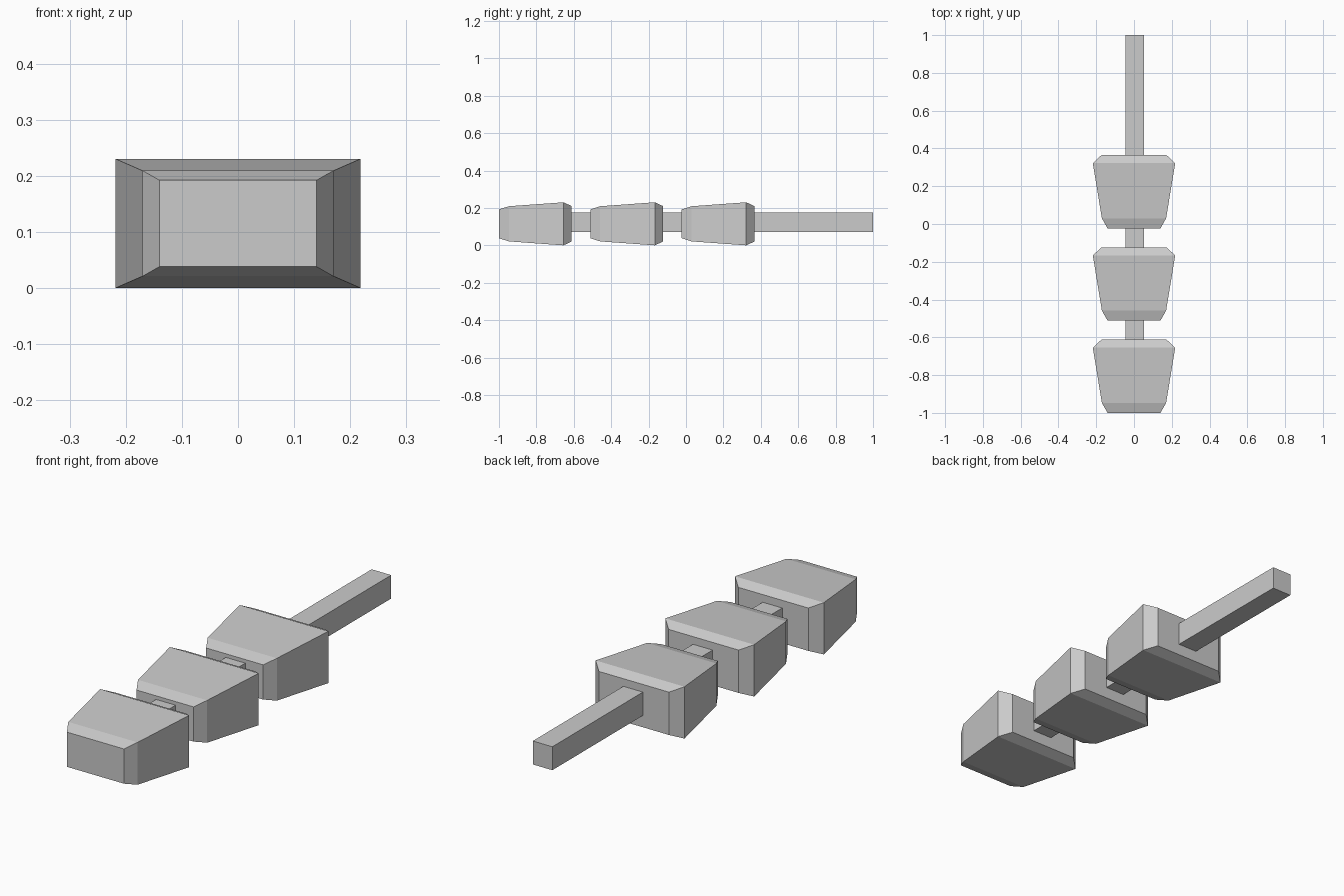
import bpy, bmesh

if "Cube" in bpy.data.objects:
    bpy.data.objects.remove(bpy.data.objects["Cube"])

MID_Z = 0.115


def loft(name, sections):
    """Rectangular sections (y, half width, half height) skinned along y."""
    bm = bmesh.new()
    rings = []
    for y, w, h in sections:
        corners = [(-w, -h), (w, -h), (w, h), (-w, h)]
        rings.append([bm.verts.new((x, y, z)) for x, z in corners])
    for a, b in zip(rings, rings[1:]):
        for i in range(4):
            j = (i + 1) % 4
            bm.faces.new((a[i], a[j], b[j], b[i]))
    bm.faces.new(rings[0])
    bm.faces.new(rings[-1])
    bmesh.ops.recalc_face_normals(bm, faces=bm.faces)
    mesh = bpy.data.meshes.new(name)
    bm.to_mesh(mesh)
    bm.free()
    obj = bpy.data.objects.new(name, mesh)
    bpy.context.collection.objects.link(obj)
    return obj


# Three tapered chunks with bevelled ends
chunk_profile = [(0, 0.14, 0.077), (0.053, 0.17, 0.094),
                 (0.345, 0.218, 0.115), (0.388, 0.172, 0.095)]
for k in range(3):
    chunk = loft(f"chunk_{k + 1}", chunk_profile)
    chunk.location = (0, -1 + 0.4885 * k, MID_Z)

# Square stick running through the chunks
stick = loft("stick", [(-0.8, 0.048, 0.052), (1.0, 0.048, 0.052)])
stick.location = (0.004, 0, 0.124)
